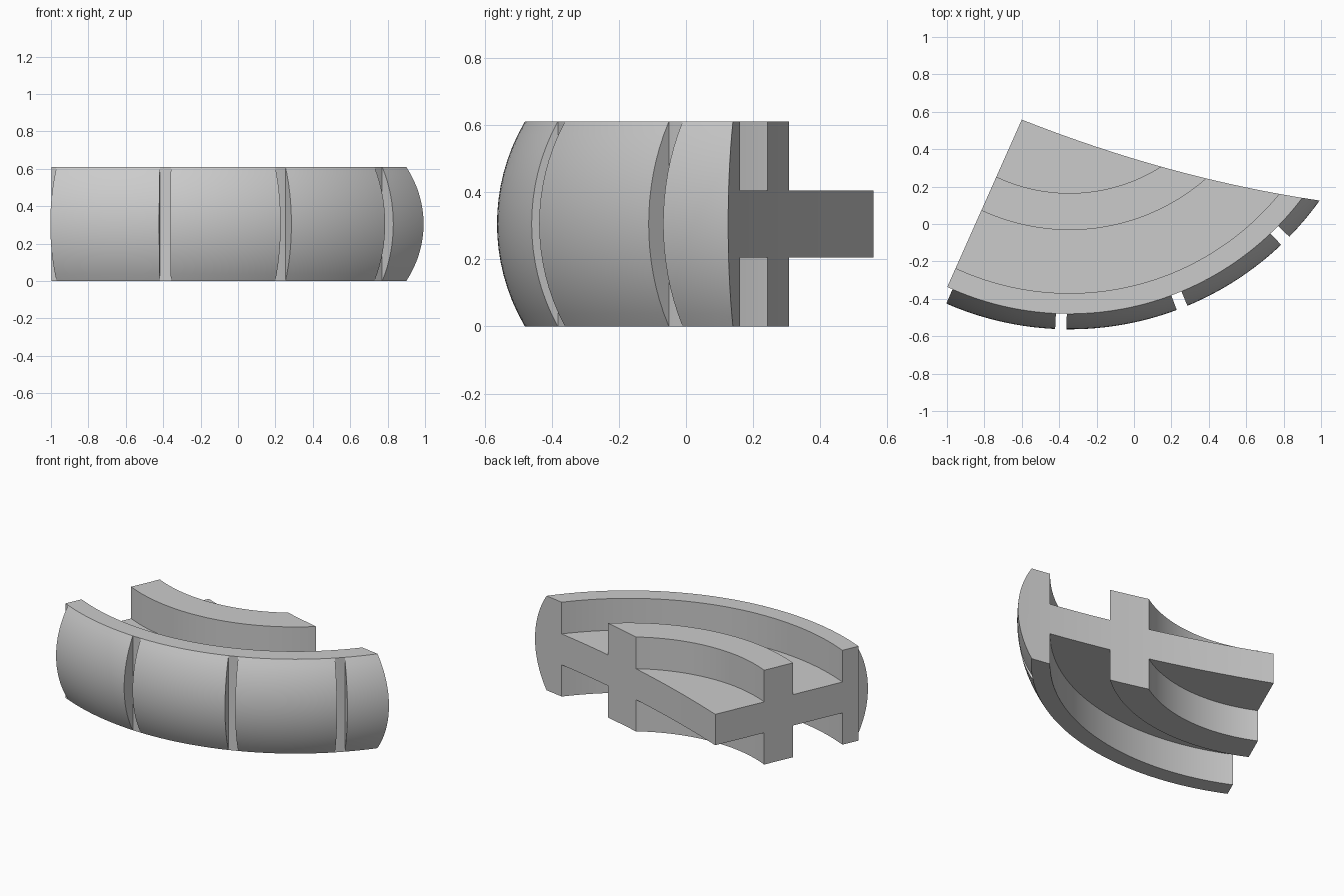
import bpy, bmesh
from math import sin, cos, radians, sqrt

if "Cube" in bpy.data.objects:
    bpy.data.objects.remove(bpy.data.objects["Cube"])

CX, CY = -0.345, 1.08            # wheel axis
H = 0.61                         # overall height
R_EDGE, R_CROWN = 1.56, 1.643    # tread radius at edge and at mid height


def make_object(name, bm):
    bmesh.ops.recalc_face_normals(bm, faces=bm.faces)
    mesh = bpy.data.meshes.new(name)
    bm.to_mesh(mesh)
    bm.free()
    ob = bpy.data.objects.new(name, mesh)
    bpy.context.collection.objects.link(ob)
    return ob


def sweep(name, profile, a0, a1, steps):
    """Sweep a closed (radius, z) profile round the axis; angle 0 faces -y."""
    bm = bmesh.new()
    rings = []
    for i in range(steps + 1):
        a = radians(a0 + (a1 - a0) * i / steps)
        rings.append([bm.verts.new((CX + r * sin(a), CY - r * cos(a), z)) for r, z in profile])
    n = len(profile)
    for p, q in zip(rings, rings[1:]):
        for k in range(n):
            bm.faces.new((p[k], p[(k + 1) % n], q[(k + 1) % n], q[k]))
    bm.faces.new(rings[0])
    bm.faces.new(rings[-1])
    return make_object(name, bm)


# Wedge-shaped cutter: straight left side, gently curved back
def back_y(x):
    return 0.558 - 0.3378 * (x + 0.6) + 0.0776 * (x + 0.6) * (x - 0.14)


outline = [(-1.4, -1.238), (2.0, -1.238)]
outline += [(1.5 - 2.1 * i / 32, back_y(1.5 - 2.1 * i / 32)) for i in range(33)]
bm = bmesh.new()
base = bm.faces.new([bm.verts.new((x, y, -0.3)) for x, y in outline])
ext = bmesh.ops.extrude_face_region(bm, geom=[base])
for v in ext["geom"]:
    if isinstance(v, bmesh.types.BMVert):
        v.co.z = 1.0
wedge = make_object("wedge_cutter", bm)
wedge.hide_render = True


def trim(ob):
    mod = ob.modifiers.new("trim", 'BOOLEAN')
    mod.operation = 'INTERSECT'
    mod.solver = 'EXACT'
    mod.object = wedge
    bpy.ops.object.select_all(action='DESELECT')
    ob.select_set(True)
    bpy.context.view_layer.objects.active = ob
    bpy.ops.object.modifier_apply(modifier=mod.name)
    bpy.ops.object.shade_smooth_by_angle(angle=radians(25))


# Body: web with raised inner ring and outer rim, mirrored top and bottom
lower = [(0.3, 0.205), (0.915, 0.205), (0.915, 0), (1.112, 0), (1.112, 0.205),
         (1.45, 0.205), (1.45, 0), (R_EDGE, 0)]
body = lower + [(r, H - z) for r, z in reversed(lower)]
trim(sweep("wheel_segment_body", body, -40, 70, 72))

# Crowned tread blocks separated by narrow grooves
sag, half = R_CROWN - R_EDGE, H / 2
rad = (half * half + sag * sag) / (2 * sag)
crown = []
for i in range(17):
    z = H * i / 16
    crown.append((R_CROWN - rad + sqrt(rad * rad - (z - half) ** 2), z))
gap = 1.07
grooves = [-24.7, -1.6, 21.5, 44.6, 67.7]
for i, (a, b) in enumerate(zip(grooves, grooves[1:])):
    trim(sweep(f"tread_block_{i + 1}", crown, a + gap, b - gap, 16))

bpy.data.objects.remove(wedge)
